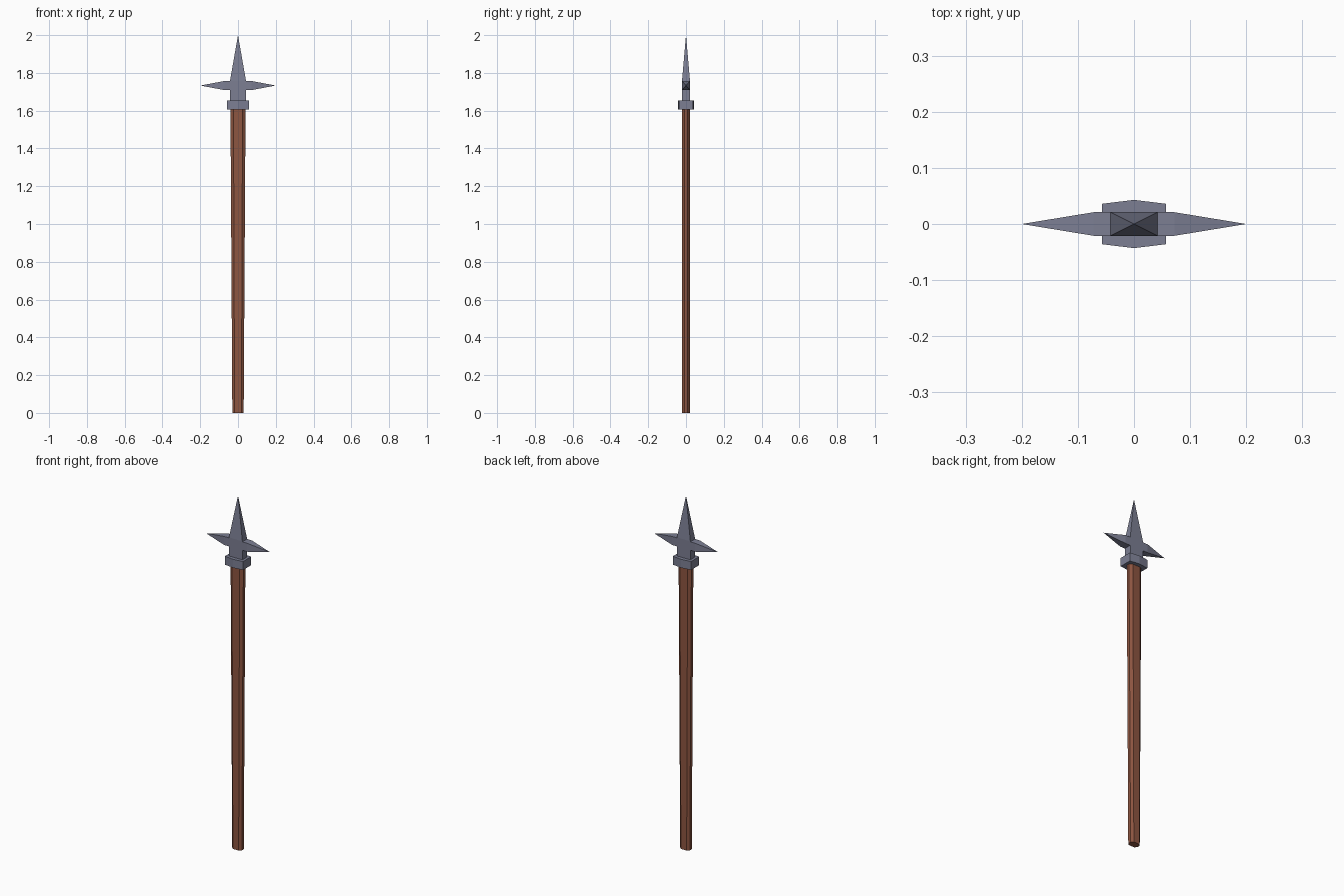
import bpy

if "Cube" in bpy.data.objects:
    bpy.data.objects.remove(bpy.data.objects["Cube"])


def material(name, color):
    m = bpy.data.materials.new(name)
    m.diffuse_color = (*color, 1)
    m.use_nodes = True
    m.node_tree.nodes["Principled BSDF"].inputs["Base Color"].default_value = m.diffuse_color
    return m


steel = material("blue_grey_steel", (0.20, 0.21, 0.29))
wood = material("red_brown_wood", (0.27, 0.092, 0.053))


def loft(name, rings, mat, tip=None):
    """Skin a stack of equal rings; end in a point if a tip is given."""
    n = len(rings[0])
    verts = [p for ring in rings for p in ring]
    faces = [tuple(reversed(range(n)))]
    for r in range(len(rings) - 1):
        for i in range(n):
            j = (i + 1) % n
            faces.append((r * n + i, r * n + j, (r + 1) * n + j, (r + 1) * n + i))
    last = (len(rings) - 1) * n
    if tip:
        verts.append(tip)
        faces += [(last + i, last + (i + 1) % n, len(verts) - 1) for i in range(n)]
    else:
        faces.append(tuple(range(last, last + n)))
    mesh = bpy.data.meshes.new(name)
    mesh.from_pydata(verts, [], faces)
    mesh.materials.append(mat)
    ob = bpy.data.objects.new(name, mesh)
    bpy.context.collection.objects.link(ob)
    return ob


def box_ring(hx, hy, z):
    return [(-hx, -hy, z), (hx, -hy, z), (hx, hy, z), (-hx, hy, z)]


# Tapered eight-sided shaft
def shaft_ring(hx, z, hy=0.02):
    a, b = hx * 0.6, hy * 0.45
    return [(-a, -hy, z), (a, -hy, z), (hx, -b, z), (hx, b, z),
            (a, hy, z), (-a, hy, z), (-hx, b, z), (-hx, -b, z)]


loft("shaft", [shaft_ring(0.03, 0), shaft_ring(0.04, 1.62)], wood)

# Six-sided collar
collar = [(-0.057, -0.036), (0, -0.043), (0.057, -0.036),
          (0.057, 0.036), (0, 0.043), (-0.057, 0.036)]
loft("collar", [[(x, y, z) for x, y in collar] for z in (1.607, 1.655)], steel)

# Neck and upright spike
loft("spike", [box_ring(0.042, 0.021, 1.65), box_ring(0.042, 0.021, 1.76)],
     steel, (0, 0, 2.0))

# Side prongs, the left one a half-turn of the right
for side, name in ((1, "right_prong"), (-1, "left_prong")):
    rings = [[(side * x, side * y, 1.733 + z) for y, z in
              ((-0.021, -h), (0.021, -h), (0.021, h), (-0.021, h))]
             for x, h in ((0.03, 0.024), (0.072, 0.024))]
    loft(name, rings, steel, (side * 0.2, 0, 1.733))
